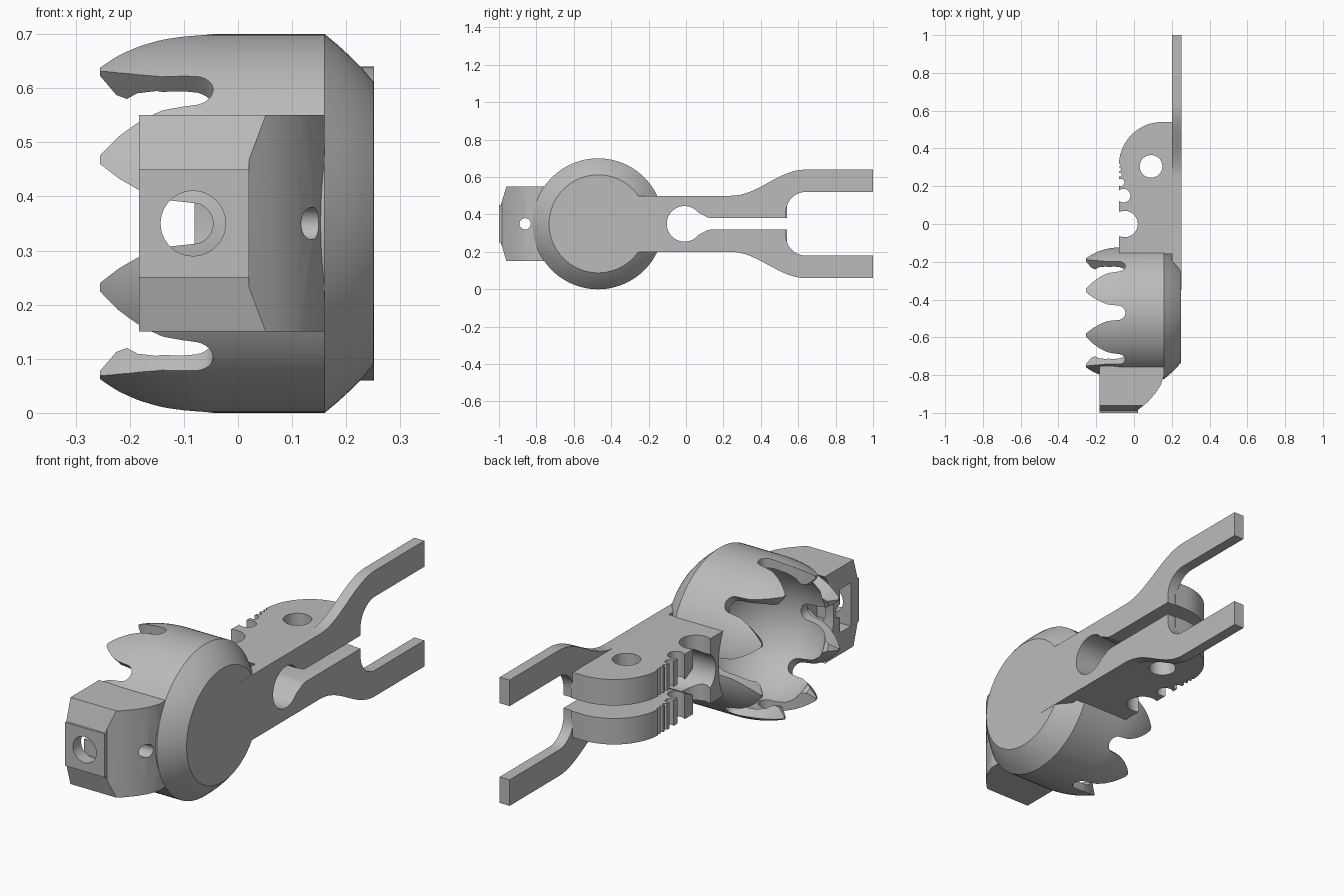
import bpy, bmesh
from math import sin, cos, radians, sqrt
from mathutils import Matrix, Vector

if "Cube" in bpy.data.objects:
    bpy.data.objects.remove(bpy.data.objects["Cube"])

CY, CZ = -0.47, 0.35  # axis of the socket, running along x

grey = bpy.data.materials.new("plain grey")
grey.use_nodes = True
grey.diffuse_color = (0.5, 0.5, 0.5, 1)
grey.node_tree.nodes["Principled BSDF"].inputs["Base Color"].default_value = (0.5, 0.5, 0.5, 1)


def make(name, bm):
    bmesh.ops.recalc_face_normals(bm, faces=bm.faces[:])
    mesh = bpy.data.meshes.new(name)
    bm.to_mesh(mesh)
    bm.free()
    mesh.materials.append(grey)
    ob = bpy.data.objects.new(name, mesh)
    bpy.context.collection.objects.link(ob)
    return ob


def prism(name, pts, axis, lo, hi):
    """Extrude a 2D outline along an axis."""
    place = {"x": lambda u, v, d: (d, u, v),
             "y": lambda u, v, d: (u, d, v),
             "z": lambda u, v, d: (u, v, d)}[axis]
    bm = bmesh.new()
    face = bm.faces.new([bm.verts.new(place(u, v, lo)) for u, v in pts])
    new = bmesh.ops.extrude_face_region(bm, geom=[face])["geom"]
    shift = Vector(place(0, 0, hi - lo))
    bmesh.ops.translate(bm, vec=shift, verts=[g for g in new if isinstance(g, bmesh.types.BMVert)])
    return make(name, bm)


def arc(cx, cy, r, a0, a1, n=16):
    return [(cx + r * cos(radians(a0 + (a1 - a0) * i / n)),
             cy + r * sin(radians(a0 + (a1 - a0) * i / n))) for i in range(n + 1)]


def rod(axis, u, v, r, lo, hi, n=48):
    return prism("cutter", arc(u, v, r, 0, 360, n)[:-1], axis, lo, hi)


def rect(u0, v0, u1, v1):
    return [(u0, v0), (u1, v0), (u1, v1), (u0, v1)]


def combine(ob, others, op="DIFFERENCE"):
    """Apply booleans and drop the helper objects."""
    for other in others:
        mod = ob.modifiers.new("bool", "BOOLEAN")
        mod.operation, mod.solver, mod.object = op, "EXACT", other
        bpy.context.view_layer.objects.active = ob
        bpy.ops.object.modifier_apply(modifier=mod.name)
        bpy.data.objects.remove(other)


def ease(p, q, n=12):
    """S-curve that leaves p and reaches q horizontally."""
    return [(p[0] + (q[0] - p[0]) * i / n,
             p[1] + (q[1] - p[1]) * (1 - cos(radians(180 * i / n))) / 2) for i in range(n + 1)]


# Socket: a turned cup, open towards -x
R = 0.52
outer = [(-0.05 - 0.205 * i / 8, 0.35 - R + sqrt(R * R - (0.205 * i / 8) ** 2)) for i in range(9)]
chamfer = [(0.25, 0), (0.25, 0.262), (0.23, 0.286), (0.207, 0.309), (0.184, 0.33), (0.16, 0.35)]
inner = [(-0.255, 0.297), (-0.225, 0.264), (-0.205, 0.262), (-0.185, 0.285), (-0.15, 0.302)]
bowl = arc(-0.1, 0, 0.308, 90, 0, 20)
profile = chamfer + outer + inner + bowl
bm = bmesh.new()
ring = [bm.verts.new((x, CY + max(r, 0), CZ)) for x, r in profile]
edges = [bm.edges.new(pair) for pair in zip(ring, ring[1:])]
bmesh.ops.spin(bm, geom=ring + edges, cent=(0, CY, CZ), axis=(1, 0, 0),
               angle=radians(360), steps=96)
bmesh.ops.remove_doubles(bm, verts=bm.verts[:], dist=0.0001)
socket = make("socket", bm)

# Eight slots leave pointed fingers round the rim
flare = [(-0.14, 0.044), (-0.18, 0.06), (-0.22, 0.083), (-0.255, 0.11), (-0.3, 0.15)]
slot = arc(-0.084, 0, 0.038, -90, 90, 14) + flare + [(x, -t) for x, t in reversed(flare)]
slots = []
for k in range(8):
    cutter = prism("cutter", slot, "y", 0.16, 0.45)
    cutter.data.transform(Matrix.Translation((0, CY, CZ)) @ Matrix.Rotation(radians(45 * k), 4, "X"))
    slots.append(cutter)
combine(socket, slots)

# Front block: plan outline crossed with side outline, hollowed for the socket
plan = [(-0.183, -1), (0.02, -1), (0.02, -0.985), (0.07, -0.945), (0.11, -0.9),
        (0.14, -0.855), (0.16, -0.8), (0.16, -0.6), (-0.183, -0.6)]
side = [(-0.6, 0.15), (-0.96, 0.15), (-0.99, 0.25), (-1, 0.25),
        (-1, 0.45), (-0.99, 0.45), (-0.96, 0.55), (-0.6, 0.55)]
block = prism("front_block", plan, "z", 0.1, 0.6)
combine(block, [prism("cutter", side, "x", -0.3, 0.3)], "INTERSECT")
combine(block, [rod("x", CY, CZ, 0.345, -0.5, 0.5, 96),
                rod("y", -0.083, CZ, 0.06, -1.1, -0.7),
                rod("x", -0.86, CZ, 0.03, -0.5, 0.5, 32),
                prism("cutter", rect(-0.94, 0.25, -0.86, 0.45), "x", -0.3, -0.01)])

# Arm body: rounded end, grip notches and pivot hole
body_plan = [(0.21, 0.54)] + arc(0.15, 0.31, 0.23, 90, 180, 20) + [(-0.08, -0.3), (0.21, -0.3)]
body = prism("arm_body", body_plan, "z", 0.2, 0.5)
notches = [(-0.05, 0, 0.07), (-0.055, 0.15, 0.036), (-0.07, 0.22, 0.019),
           (-0.076, 0.262, 0.011), (-0.078, 0.29, 0.009), (-0.078, 0.312, 0.007)]
combine(body, [rod("x", CY, CZ, 0.345, -0.5, 0.5, 96)]
        + [rod("z", x, y, r, 0.1, 0.6, 32) for x, y, r in notches]
        + [rod("z", 0.09, 0.305, 0.06, 0.1, 0.6)])

# Fork plate: half outline mirrored about the middle height
top_edge = [(-0.35, 0.15)] + ease((0.24, 0.15), (0.64, 0.29), 16) + [(1, 0.29)]
inner_edge = [(1, 0.17)] + arc(0.64, 0.065, 0.105, 90, 180, 10) + [(0.535, 0)]
half = top_edge + inner_edge
outline = [(y, CZ + h) for y, h in half] + [(y, CZ - h) for y, h in reversed(half[:-1])]
plate = prism("fork_plate", outline, "x", 0.2, 0.251)

# Keyhole channel through plate and body
upper = [(0.56, 0.03), (0.14, 0.03), (0.115, 0.034), (0.095, 0.045)]
key = arc(-0.008, 0, 0.095, 38, 322, 40)
keyhole = [(y, CZ + h) for y, h in upper + key + [(y, -h) for y, h in reversed(upper)]]
for part in (body, plate):
    combine(part, [prism("cutter", keyhole, "x", -0.5, 0.5)])

# Smooth curved surfaces, keep hard edges
for ob in (socket, block, body, plate):
    bpy.ops.object.select_all(action="DESELECT")
    ob.select_set(True)
    bpy.context.view_layer.objects.active = ob
    bpy.ops.object.shade_smooth_by_angle(angle=radians(25))
